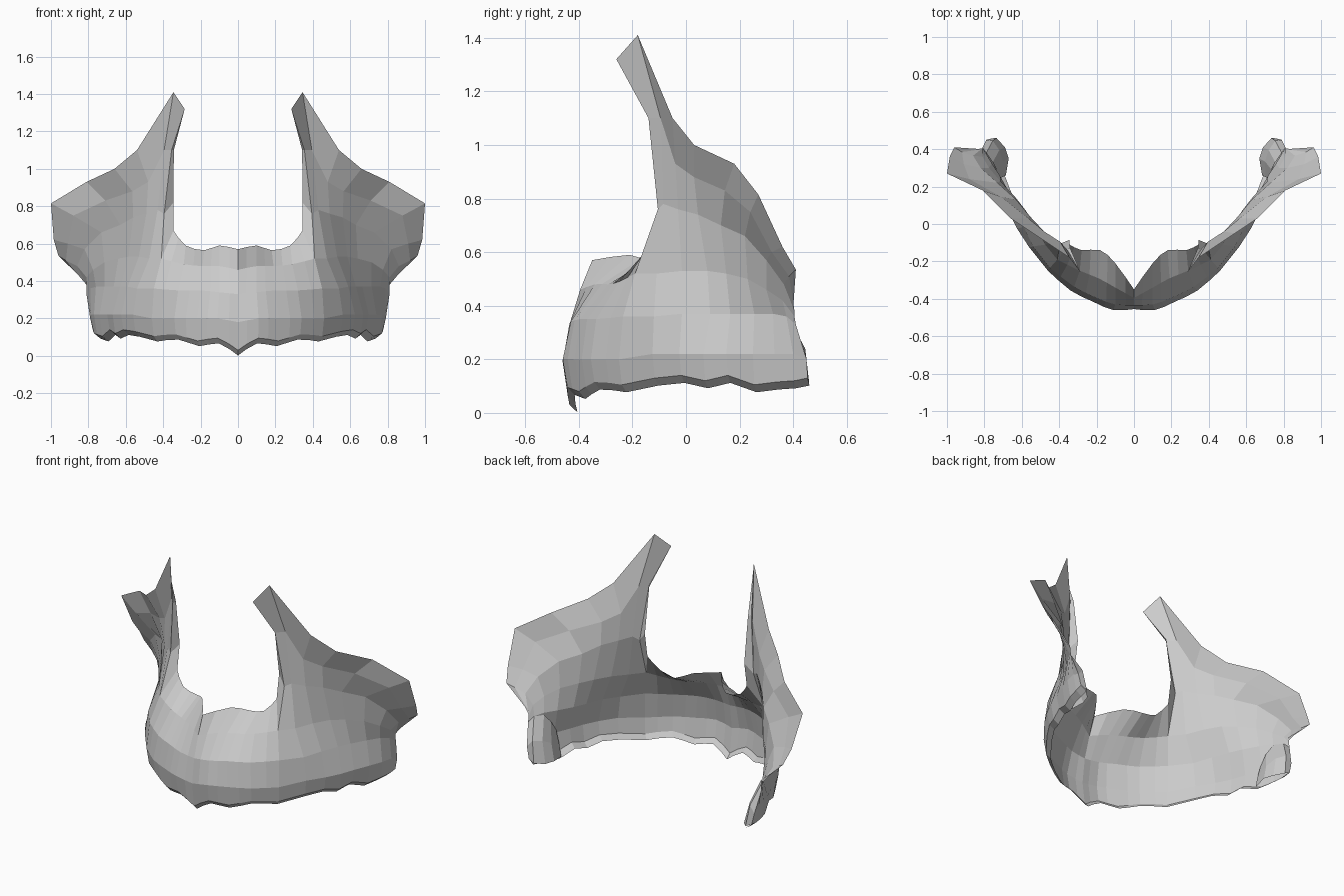
import bpy
from mathutils import Vector

default_cube = bpy.data.objects.get("Cube")
if default_cube:
    bpy.data.objects.remove(default_cube, do_unlink=True)

# Single matte grey
GREY = (0.6, 0.6, 0.6, 1.0)
grey = bpy.data.materials.new("plain grey")
grey.use_nodes = True
grey.diffuse_color = GREY
shader = grey.node_tree.nodes["Principled BSDF"]
shader.inputs["Base Color"].default_value = GREY
shader.inputs["Roughness"].default_value = 0.8


def smooth_path(points, steps):
    """Refine a short run of points with a spline that passes through them."""
    pts = [Vector(p) for p in points]
    refined = []
    for i in range(len(pts) - 1):
        before, start = pts[max(i - 1, 0)], pts[i]
        end, after = pts[i + 1], pts[min(i + 2, len(pts) - 1)]
        for k in range(steps):
            t = k / steps
            refined.append(0.5 * (2 * start + (end - before) * t
                                  + (2 * before - 5 * start + 4 * end - after) * t ** 2
                                  + (3 * start - before - 3 * end + after) * t ** 3))
    return refined + [pts[-1]]


def loft(name, rails, steps=1):
    """Skin a faceted sheet over the rails and mirror it to the other side."""
    rows = [smooth_path(rail, steps) for rail in rails]
    wide = len(rows[0])
    verts = [p for row in rows for p in row]
    faces = []
    for r in range(len(rows) - 1):
        for c in range(wide - 1):
            a = r * wide + c
            faces.append((a, a + 1, a + wide + 1, a + wide))
    mesh = bpy.data.meshes.new(name)
    mesh.from_pydata(verts, [], faces)
    mesh.validate()
    mesh.materials.append(grey)
    obj = bpy.data.objects.new(name, mesh)
    bpy.context.collection.objects.link(obj)
    mirror = obj.modifiers.new("both sides", 'MIRROR')
    mirror.use_clip = True
    mirror.merge_threshold = 0.0005
    return obj


def scalloped_edge(rail, heights):
    """Tuck the gum rail slightly inward and drop it to wavy heights."""
    return [(x * 0.98, y + 0.02 * (1 - x), z)
            for (x, y, _), z in zip(rail, heights)]


def inner_lip(rail):
    """Offset the lower edge inward and down to make the lip."""
    return [(x * 0.955, y + 0.03 * (1 - x), z - 0.028) for x, y, z in rail]


# Front wall, from the centre line outward, below the nasal opening
front_gum = [(0, -.455, .18), (.11, -.46, .2), (.22, -.415, .2),
             (.34, -.355, .2), (.46, -.25, .2)]
front_mid = [(0, -.435, .33), (.1, -.43, .34), (.2, -.395, .35),
             (.32, -.335, .35), (.45, -.235, .36)]
front_upper = [(0, -.395, .46), (.1, -.34, .48), (.19, -.29, .48),
               (.29, -.25, .49), (.41, -.19, .52)]
nasal_floor = [(0, -.35, .57), (.1, -.21, .59), (.18, -.14, .565),
               (.28, -.14, .59), (.345, -.11, .67)]
front_edge = scalloped_edge(front_gum, (.03, .095, .08, .115, .105))
loft("front_wall", [front_edge, front_gum, front_mid, front_upper, nasal_floor], steps=2)
loft("front_lip", [inner_lip(front_edge), front_edge], steps=2)

# Side wall, bulging low, waisted, then rising into the process and cheek wing
side_gum = [front_gum[-1], (.56, -.125, .22), (.625, -.025, .22),
            (.67, .065, .22), (.7, .15, .22), (.74, .25, .22),
            (.77, .33, .22), (.785, .4, .22), (.79, .45, .2)]
side_mid = [front_mid[-1], (.54, -.12, .36), (.59, -.015, .37),
            (.63, .09, .37), (.665, .165, .37), (.715, .255, .37),
            (.76, .325, .37), (.79, .375, .36), (.81, .41, .33)]
side_upper = [front_upper[-1], (.475, -.11, .52), (.53, -.015, .53),
              (.585, .08, .53), (.64, .15, .52), (.715, .23, .5),
              (.775, .3, .46), (.81, .36, .42), (.81, .405, .36)]
cheek = [(.395, -.105, .76), (.43, -.085, .78), (.49, -.03, .76),
         (.56, .045, .74), (.63, .13, .7), (.73, .22, .66),
         (.82, .3, .57), (.86, .365, .48), (.81, .405, .38)]
wing = [(.355, -.14, 1.1), (.395, -.095, 1.1), (.48, -.04, .93),
        (.565, .03, .88), (.71, .145, .83), (.88, .24, .75),
        (.91, .32, .6), (.92, .385, .51), (.81, .4, .39)]
top_rim = [(.285, -.26, 1.32), (.345, -.18, 1.41), (.54, -.05, 1.1),
           (.66, .03, 1), (.81, .18, .93), (1, .27, .815),
           (.985, .36, .62), (.96, .41, .535), (.81, .4, .4)]
side_edge = scalloped_edge(side_gum, (.105, .13, .14, .12, .14, .105, .115, .12, .13))
loft("side_wall", [side_edge, side_gum, side_mid, side_upper, cheek, wing, top_rim])
loft("side_lip", [inner_lip(side_edge), side_edge])

# Narrow flange turned inward along the nasal opening
flange_edge = [nasal_floor[-1], (.345, -.085, .82), (.343, -.125, 1.1), top_rim[0]]
flange_root = [rail[0] for rail in (side_upper, cheek, wing, top_rim)]
loft("nasal_flange", list(zip(flange_edge, flange_root)))

# Rear end curling back inward and closing against the side wall
curl_low = [side_edge[-1], (.735, .46, .11), (.69, .41, .1), (.67, .35, .1), (.685, .26, .09)]
curl_mid = [side_gum[-1], (.755, .445, .24), (.72, .395, .23), (.7, .335, .2), (.705, .25, .16)]
curl_top = [side_mid[-1], (.79, .38, .36), (.755, .33, .36), (.735, .29, .31), (.73, .245, .24)]
loft("rear_curl", [curl_low, curl_mid, curl_top])
